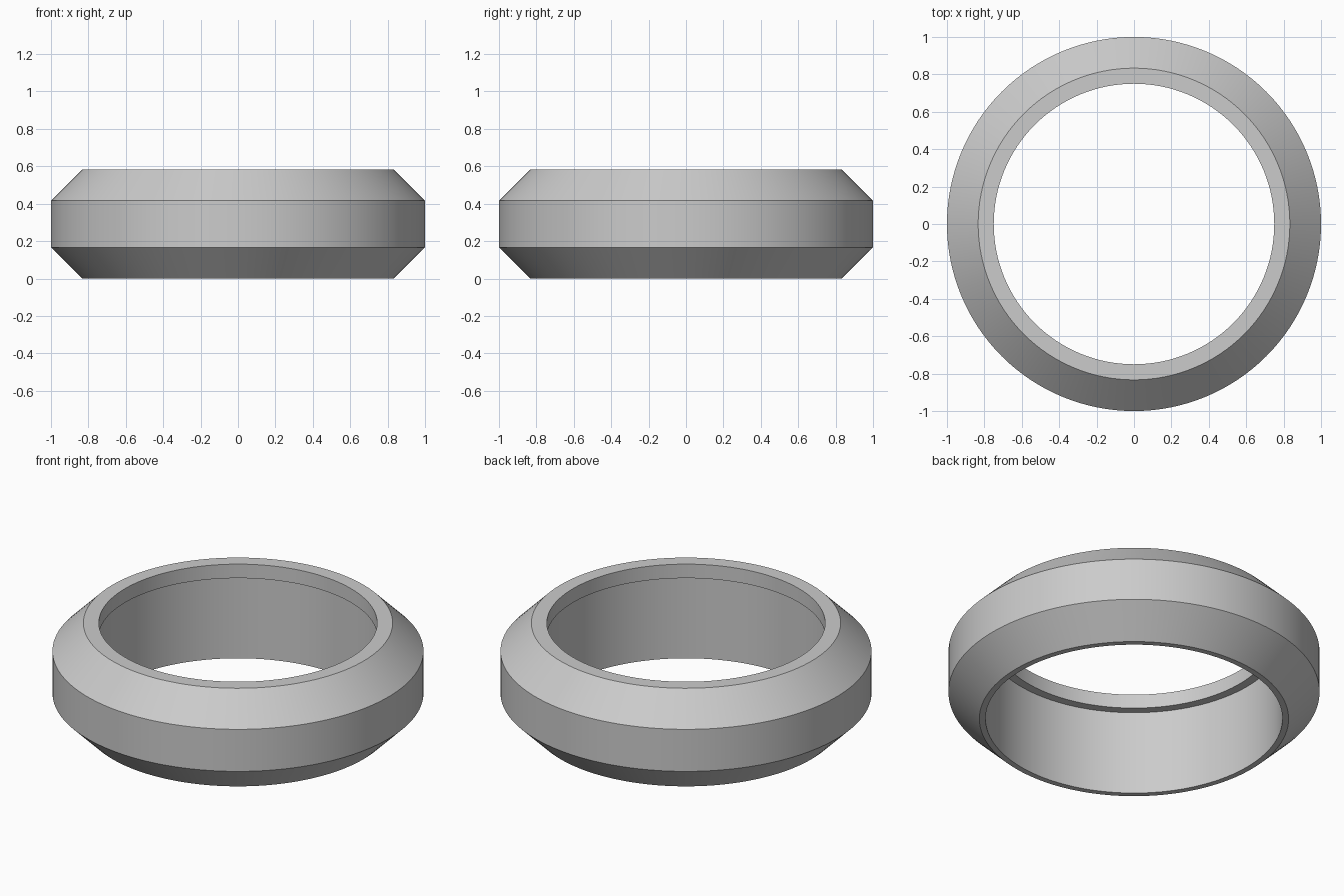
import bpy
import bmesh
import math

cube = bpy.data.objects.get("Cube")
if cube:
    bpy.data.objects.remove(cube, do_unlink=True)

# Plain grey material
grey = bpy.data.materials.new("light grey")
grey.use_nodes = True
colour = (0.6, 0.6, 0.6, 1)
grey.diffuse_color = colour
grey.node_tree.nodes["Principled BSDF"].inputs["Base Color"].default_value = colour

SEGMENTS = 128
UNIT = 1 / 12  # outer radius is twelve units

# Cross-section (radius, height): bevelled outside, stepped bore with a top lip
profile = [(9.6, 0), (10, 0), (12, 2), (12, 5), (10, 7), (9, 7), (9, 6), (9.6, 6)]

# Revolve the cross-section into a closed ring
bm = bmesh.new()
rings = []
for i in range(SEGMENTS):
    a = math.tau * i / SEGMENTS
    rings.append([bm.verts.new((r * UNIT * math.cos(a), r * UNIT * math.sin(a), z * UNIT))
                  for r, z in profile])
for i, ring in enumerate(rings):
    after = rings[(i + 1) % SEGMENTS]
    for j in range(len(profile)):
        k = (j + 1) % len(profile)
        bm.faces.new((ring[j], after[j], after[k], ring[k]))
bmesh.ops.recalc_face_normals(bm, faces=bm.faces)

mesh = bpy.data.meshes.new("bevelled_ring")
bm.to_mesh(mesh)
bm.free()
mesh.materials.append(grey)
ring_object = bpy.data.objects.new("bevelled_ring", mesh)
bpy.context.collection.objects.link(ring_object)

# Smooth around the ring, crisp at the profile corners
bpy.ops.object.select_all(action="DESELECT")
ring_object.select_set(True)
bpy.context.view_layer.objects.active = ring_object
bpy.ops.object.shade_smooth_by_angle(angle=math.radians(30))
